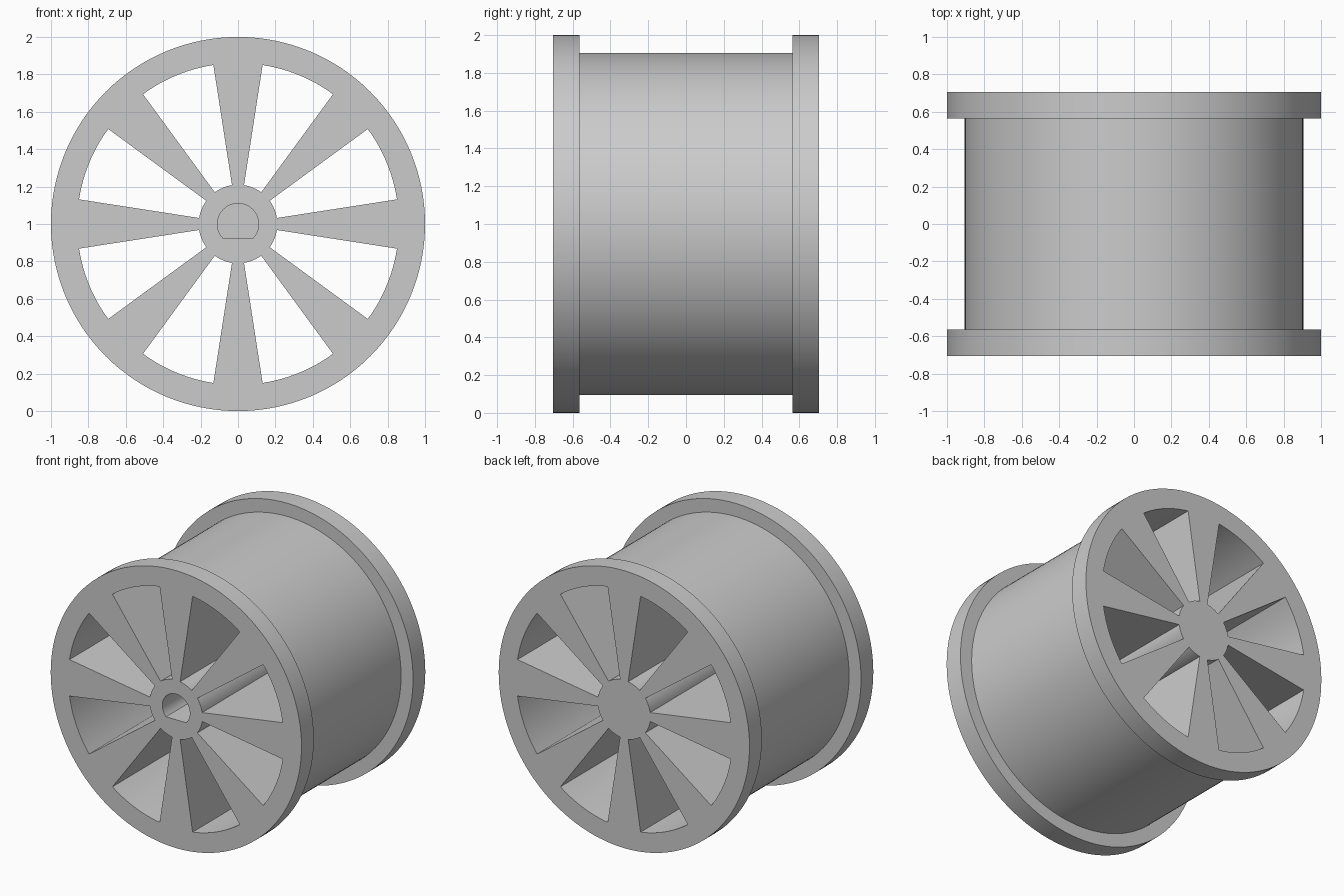
import bpy, bmesh
from math import sin, cos, tau, pi, radians, asin, sqrt

if "Cube" in bpy.data.objects:
    bpy.data.objects.remove(bpy.data.objects["Cube"])

RIM, BARREL, WINDOW, HUB, BORE = 1.0, 0.905, 0.86, 0.21, 0.11
HALF, LIP, BORE_FLAT = 0.705, 0.565, 0.075
SPOKES, SEGMENTS = 8, 128

grey = bpy.data.materials.new("plain_grey")
grey.use_nodes = True
grey.diffuse_color = (0.6, 0.6, 0.6, 1)
grey.node_tree.nodes["Principled BSDF"].inputs["Base Color"].default_value = (0.6, 0.6, 0.6, 1)


def finish(name, bm):
    bmesh.ops.recalc_face_normals(bm, faces=bm.faces)
    mesh = bpy.data.meshes.new(name)
    bm.to_mesh(mesh)
    bm.free()
    mesh.materials.append(grey)
    obj = bpy.data.objects.new(name, mesh)
    bpy.context.collection.objects.link(obj)
    return obj


def loft(bm, rings):
    """Skin a list of (outline, y) rings and cap both ends."""
    loops = [[bm.verts.new((x, y, z + RIM)) for x, z in pts] for pts, y in rings]
    for a, b in zip(loops, loops[1:]):
        for i in range(len(a)):
            j = (i + 1) % len(a)
            bm.faces.new((a[i], a[j], b[j], b[i]))
    bm.faces.new(loops[0])
    bm.faces.new(loops[-1])


def arc(r, start, end, steps):
    return [(r * cos(start + (end - start) * i / steps),
             r * sin(start + (end - start) * i / steps)) for i in range(steps + 1)]


def circle(r):
    return arc(r, 0, tau, SEGMENTS)[:-1]


# Spool-shaped body: a barrel between two flanges
bm = bmesh.new()
loft(bm, [(circle(RIM), -HALF), (circle(RIM), -LIP), (circle(BARREL), -LIP),
          (circle(BARREL), LIP), (circle(RIM), LIP), (circle(RIM), HALF)])
wheel = finish("spoked_wheel", bm)

# Windows between the spokes, running right through
bm = bmesh.new()
pitch = tau / SPOKES
spoke_half = radians(8.8)
for i in range(SPOKES):
    a, b = i * pitch + spoke_half, (i + 1) * pitch - spoke_half
    outline = arc(WINDOW, a, b, 12) + arc(HUB, b, a, 8)
    loft(bm, [(outline, -HALF - 0.1), (outline, HALF + 0.1)])
windows = finish("window_cutter", bm)

# Blind D-shaped axle socket in the front
bm = bmesh.new()
flat_angle = asin(BORE_FLAT / BORE)
outline = arc(BORE, -flat_angle, pi + flat_angle, 40)
loft(bm, [(outline, -HALF - 0.1), (outline, HALF - 0.4)])
socket = finish("socket_cutter", bm)

bpy.context.view_layer.objects.active = wheel
for cutter in (windows, socket):
    mod = wheel.modifiers.new("cut", 'BOOLEAN')
    mod.object = cutter
    mod.operation = 'DIFFERENCE'
    mod.solver = 'EXACT'
    bpy.ops.object.modifier_apply(modifier=mod.name)
    bpy.data.objects.remove(cutter)

bpy.ops.object.select_all(action='DESELECT')
wheel.select_set(True)
bpy.ops.object.shade_smooth_by_angle(angle=radians(30))
